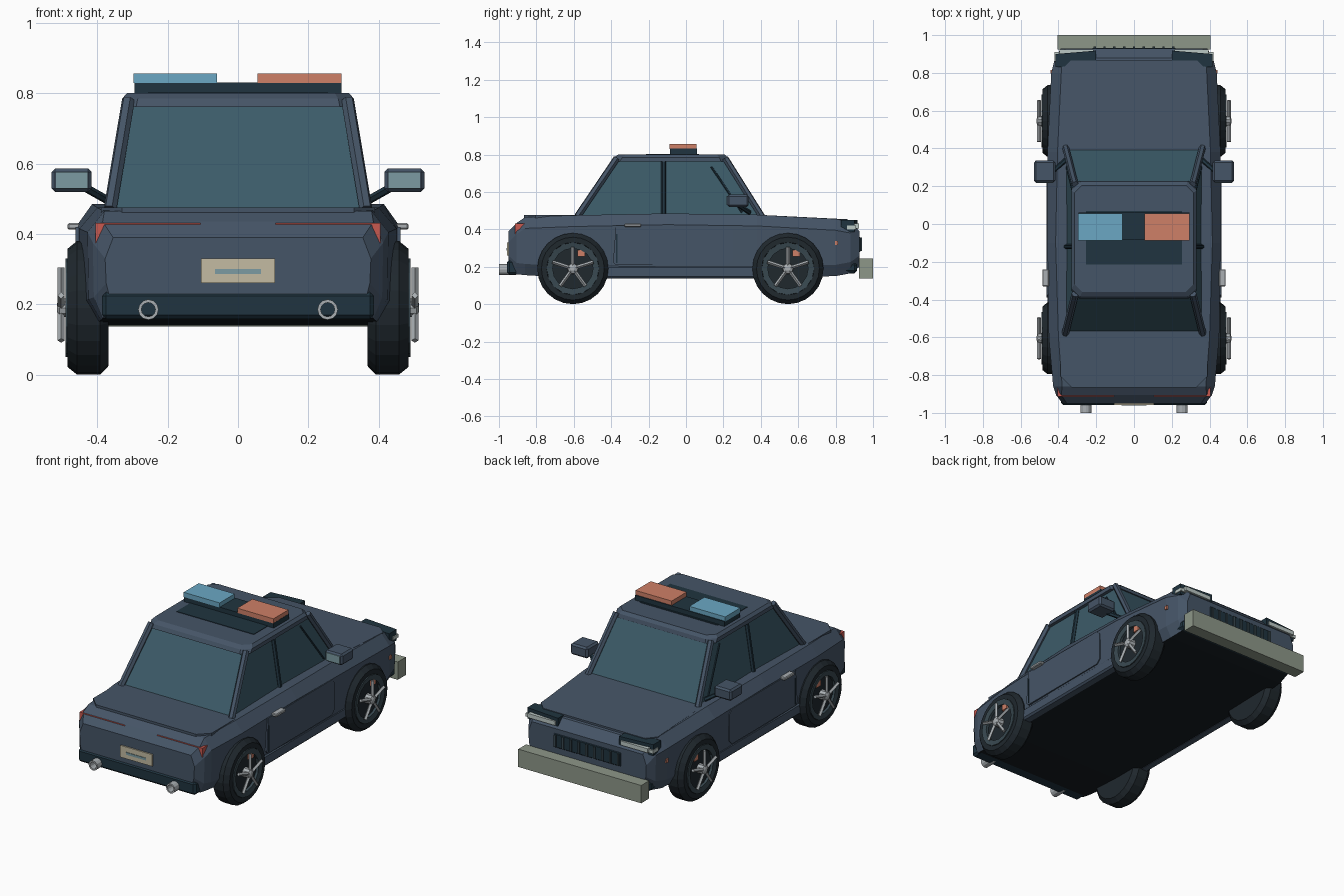
import bpy, bmesh, math
from mathutils import Vector, Matrix

if "Cube" in bpy.data.objects:
    bpy.data.objects.remove(bpy.data.objects["Cube"])

COL = {"paint": (.06, .09, .135), "glass": (.045, .105, .14), "trim": (.014, .034, .05), "under": (.008, .012, .016),
       "tyre": (.014, .021, .027), "rim": (.04, .065, .08), "chrome": (.4, .43, .45), "blue": (.145, .39, .55),
       "orange": (.62, .215, .136), "red": (.58, .1, .08), "bar": (.27, .31, .25), "plate": (.55, .5, .36),
       "lens": (.2, .33, .36), "lamp": (.5, .58, .56)}
MAT = {}
for k, c in COL.items():
    MAT[k] = bpy.data.materials.new(k)
    MAT[k].diffuse_color = (*c, 1)


def finish(bm, name, mat):
    bmesh.ops.recalc_face_normals(bm, faces=bm.faces)
    me = bpy.data.meshes.new(name)
    bm.to_mesh(me)
    bm.free()
    ob = bpy.data.objects.new(name, me)
    me.materials.append(MAT[mat])
    bpy.context.collection.objects.link(ob)
    return ob


def loft(name, rings, mat, caps=True, closed=False):
    bm = bmesh.new()
    vs = [[bm.verts.new(p) for p in r] for r in rings]
    n = len(vs[0])
    pairs = list(zip(vs, vs[1:])) + ([(vs[-1], vs[0])] if closed else [])
    for a, b in pairs:
        for i in range(n):
            j = (i + 1) % n
            bm.faces.new((a[i], a[j], b[j], b[i]))
    if caps and not closed:
        bm.faces.new(vs[0])
        bm.faces.new(vs[-1])
    return finish(bm, name, mat)


def prism(name, pts, offset, mat):
    return loft(name, [pts, [Vector(p) + Vector(offset) for p in pts]], mat)


def box(name, x, y, z, mat, bevel=0):
    bm = bmesh.new()
    bmesh.ops.create_cube(bm, size=1)
    for v in bm.verts:
        v.co = [(a[0] + a[1]) / 2 + c * (a[1] - a[0]) for a, c in zip((x, y, z), v.co)]
    if bevel:
        bmesh.ops.bevel(bm, geom=bm.edges[:], offset=bevel, segments=1, affect='EDGES')
    return finish(bm, name, mat)


def rod(name, a, b, w, mat, n=6):
    a, b = Vector(a), Vector(b)
    q = (b - a).to_track_quat('Z', 'Y')
    ring = [q @ Vector((w * math.cos(t * math.tau / n), w * math.sin(t * math.tau / n), 0)) for t in range(n)]
    return loft(name, [[a + r for r in ring], [b + r for r in ring]], mat)


def lathe(name, prof, centre, axis, mat, n=24, closed=False):
    # prof: (distance along axis, radius)
    rot = Vector(axis).to_track_quat('Z', 'Y')
    rings = [[Vector(centre) + rot @ Vector((r * math.cos(t * math.tau / n), r * math.sin(t * math.tau / n), d))
              for t in range(n)] for d, r in prof]
    return loft(name, rings, mat, closed=closed)


def octagon(hx, y0, y1, c, z):
    return [(hx - c, y0, z), (hx, y0 + c, z), (hx, y1 - c, z), (hx - c, y1, z),
            (c - hx, y1, z), (-hx, y1 - c, z), (-hx, y0 + c, z), (c - hx, y0, z)]


# body shell: y, bottom half width, bottom z, side half width, top half width, top z
stations = [(-.95, .36, .2, .375, .355, .39), (-.905, .385, .16, .41, .385, .435), (-.86, .39, .155, .425, .38, .465),
            (-.6, .41, .14, .448, .4, .475), (-.1, .42, .14, .455, .415, .485), (.38, .42, .14, .455, .405, .478),
            (.8, .4, .15, .435, .385, .455), (.88, .385, .165, .415, .38, .44), (.928, .36, .2, .385, .365, .39)]
rings = []
for y, xb, zb, xm, xt, zt in stations:
    half = [(xb, zb), (xm, zb + .06), (xm + .003, zt - .06), (xt, zt)]
    rings.append([(x, y, z) for x, z in half] + [(-x, y, z) for x, z in reversed(half)])
body = loft("body_shell", rings, "paint")
body.data.materials.append(MAT["under"])
for f in body.data.polygons:
    f.material_index = int(f.normal.z < -.8)

# hood and boot lid panels
hood = octagon(.385, .4, .865, .05, .445)
prism("hood", [(x, y, .477 - .05 * (y - .4)) for x, y, z in hood], (0, 0, -.03), "paint")
prism("boot_lid", octagon(.39, -.865, -.52, .06, .45), (0, 0, .026), "paint")

# cabin glass and roof
def rect(hx, y0, y1, z):
    return [(hx, y0, z), (hx, y1, z), (-hx, y1, z), (-hx, y0, z)]
loft("cabin_glass", [rect(.358, -.57, .395, .47), rect(.308, -.36, .212, .775)], "glass")
loft("roof", [octagon(.33, -.395, .228, .04, .762), octagon(.33, -.385, .222, .045, .785),
              octagon(.315, -.36, .205, .04, .801)], "paint")
box("sunroof", (-.255, .255), (-.215, .07), (.79, .804), "trim")

# emergency light bar
box("light_bar_base", (-.295, .295), (-.085, .06), (.8, .831), "trim")
box("blue_light", (-.297, -.06), (-.087, .055), (.829, .857), "blue")
box("orange_light", (.056, .294), (-.087, .055), (.829, .857), "orange")

# rear end
box("rear_bumper", (-.387, .387), (-.957, -.78), (.158, .235), "trim", .012)
box("number_plate", (-.105, .105), (-.958, -.94), (.26, .33), "plate")
box("plate_strip", (-.066, .066), (-.961, -.95), (.286, .3), "lens")

# front end
box("front_bumper", (-.4, .4), (.79, .915), (.165, .225), "trim", .015)
box("push_bar", (-.405, .405), (.925, 1), (.137, .243), "bar")
box("grille", (-.225, .225), (.9, .932), (.275, .365), "trim", .008)
for i in range(9):
    x = -.208 + i * .052
    box("grille_slat", (x - .006, x + .006), (.92, .94), (.285, .355), "rim")

for s in (1, -1):
    def sx(a, b):
        return tuple(sorted((a * s, b * s)))

    # pillars and window dividers
    rod("front_pillar", (s * .362, .405, .47), (s * .312, .21, .78), .018, "paint")
    rod("rear_pillar", (s * .364, -.58, .47), (s * .312, -.37, .78), .019, "paint")
    rod("middle_pillar", (s * .36, -.12, .475), (s * .312, -.12, .775), .013, "trim")
    rod("window_divider", (s * .355, .3, .49), (s * .315, .135, .735), .006, "trim")

    # wing mirror
    box("mirror_housing", sx(.416, .53), (.22, .335), (.52, .586), "paint", .01)
    box("mirror_lens", sx(.428, .518), (.216, .23), (.53, .577), "lens")
    rod("mirror_arm", (s * .36, .34, .49), (s * .44, .27, .535), .012, "trim")

    # door panel, handle, seam, sill, side marker
    door = [(-.39, .225), (-.375, .21), (.225, .21), (.25, .235), (.25, .395), (.225, .42), (-.375, .42)]
    prism("door_panel", [(s * .44, y, z) for y, z in door], (s * .022, 0, 0), "paint")
    box("door_seam", sx(.455, .464), (-.373, -.367), (.22, .375), "trim")
    box("door_handle", sx(.45, .485), (-.33, -.24), (.413, .431), "chrome", .004)
    box("side_sill", sx(.4, .458), (-.45, .4), (.138, .206), "paint", .01)
    box("side_marker", sx(.42, .443), (.796, .814), (.315, .337), "orange")

    # tail lights and exhaust
    box("tail_light", sx(.106, .403), (-.913, -.885), (.41, .431), "red")
    box("tail_light_corner", sx(.38, .405), (-.913, -.86), (.375, .431), "red")
    lathe("exhaust", [(0, .029), (.09, .029), (.09, .02), (0, .02)], (s * .255, -1, .185), (0, 1, 0), "chrome", 12, True)

    # headlights
    prism("headlight_housing", [(s * .2, .845, .385), (s * .415, .83, .385), (s * .415, .9, .385), (s * .2, .918, .385)],
          (0, 0, .065), "trim")
    box("headlight_lens", sx(.215, .395), (.89, .925), (.405, .43), "lamp")
    box("headlight_corner", sx(.38, .42), (.86, .91), (.4, .42), "lamp")

    # wheels
    for y in (-.605, .545):
        c = (0, y, .19)
        ax = (s, 0, 0)
        lathe("tyre", [(.368, .13), (.368, .165), (.392, .19), (.458, .19), (.485, .168), (.485, .14), (.47, .135)],
              c, ax, "tyre")
        lathe("rim_ring", [(.46, .14), (.49, .14), (.485, .108), (.46, .108)], c, ax, "rim", 16, True)
        lathe("hub", [(.46, .03), (.508, .027), (.515, .012)], c, ax, "chrome", 10)
        box("brake_caliper", sx(.465, .482), (y + .025, y + .065), (.255, .29), "orange")
        for k in range(5):
            a = math.radians(90 + 72 * k)
            d = Vector((0, math.cos(a), math.sin(a)))
            p = Vector((s * .503, y, .19))
            rod("wheel_spoke", p + d * .015, p + d * .115, .01, "chrome", 4)

for m in bpy.data.materials:
    if m.users and not m.is_grease_pencil:
        m.use_nodes = True
        m.node_tree.nodes["Principled BSDF"].inputs["Base Color"].default_value = m.diffuse_color
